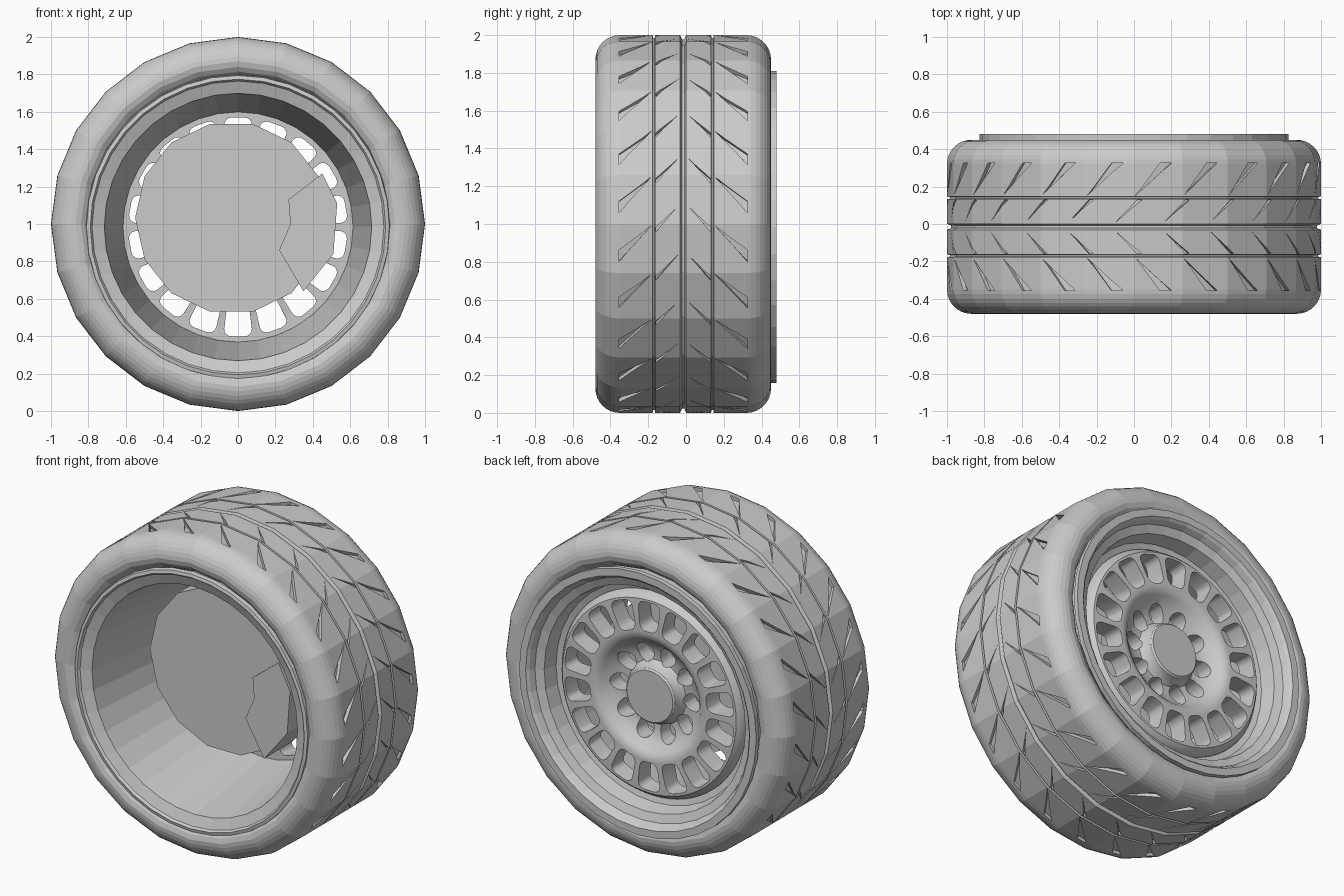
import bpy, bmesh
from math import sin, cos, pi, radians
from mathutils import Vector

cube = bpy.data.objects.get("Cube")
if cube:
    bpy.data.objects.remove(cube)

grey = bpy.data.materials.new("plain grey")
grey.use_nodes = True
tone = (0.6, 0.6, 0.6, 1)
grey.diffuse_color = tone
grey.node_tree.nodes["Principled BSDF"].inputs["Base Color"].default_value = tone

TYRE_Z = 1.0   # height of the tyre centre
RIM_Z = 0.984  # height of the rim centre, slightly lower
MID = -0.015   # middle of the tyre along y


def polar(a, r, y, z):
    """Point at angle a clockwise from the top, around height z."""
    return Vector((r * sin(a), y, z + r * cos(a)))


def make(name, bm):
    bmesh.ops.recalc_face_normals(bm, faces=bm.faces)
    mesh = bpy.data.meshes.new(name)
    bm.to_mesh(mesh)
    bm.free()
    mesh.materials.append(grey)
    ob = bpy.data.objects.new(name, mesh)
    bpy.context.collection.objects.link(ob)
    return ob


def lathe(name, profile, sides, z):
    """Revolve a closed (y, r) loop around the axle."""
    bm = bmesh.new()
    rings = [[bm.verts.new(polar(2 * pi * i / sides, r, y, z)) for y, r in profile]
             for i in range(sides)]
    n = len(profile)
    for i in range(sides):
        a, b = rings[i], rings[(i + 1) % sides]
        for j in range(n):
            k = (j + 1) % n
            bm.faces.new((a[j], a[k], b[k], b[j]))
    bmesh.ops.remove_doubles(bm, verts=bm.verts, dist=1e-5)
    return make(name, bm)


def prism(bm, low, high):
    """Closed solid between two matching polygons."""
    a = [bm.verts.new(p) for p in low]
    b = [bm.verts.new(p) for p in high]
    bm.faces.new(a)
    bm.faces.new(b[::-1])
    for i in range(len(a)):
        j = (i + 1) % len(a)
        bm.faces.new((a[i], b[i], b[j], a[j]))


def activate(ob):
    bpy.ops.object.select_all(action='DESELECT')
    ob.select_set(True)
    bpy.context.view_layer.objects.active = ob


def carve(ob, cutter):
    cutter.hide_render = True
    mod = ob.modifiers.new("carve", 'BOOLEAN')
    mod.operation, mod.solver, mod.object = 'DIFFERENCE', 'EXACT', cutter
    activate(ob)
    bpy.ops.object.modifier_apply(modifier=mod.name)
    bpy.data.objects.remove(cutter)


# Tyre: half section with ring grooves and round shoulder, mirrored
half = [(0.006, 0.978), (0.016, 1), (0.148, 1), (0.151, 0.984), (0.159, 0.984), (0.162, 1)]
half += [(0.335 + 0.13 * sin(t * pi / 16), 0.87 + 0.13 * cos(t * pi / 16)) for t in range(9)]
half += [(0.457, 0.84), (0.44, 0.815), (0.40, 0.79), (0.38, 0.785)]
section = [(MID + u, r) for u, r in half] + [(MID - u, r) for u, r in reversed(half)]
tyre = lathe("tyre", section, 24, TYRE_Z)

# Tread sipes: an inner and an outer wedge on each side of every facet
bm = bmesh.new()
for i in range(24):
    for side in (-1, 1):
        for tip, wide, u0, u1, w in ((-5.7, 1, 0.024, 0.144, 1.4), (0.5, 8, 0.168, 0.34, 3.6)):
            tri = [(tip, u0), (wide, u1), (wide + w, u1)]
            ring = [(radians(15 * i + a), MID + side * u) for a, u in tri]
            prism(bm, [polar(a, 0.972, y, TYRE_Z) for a, y in ring],
                  [polar(a, 1.05, y, TYRE_Z) for a, y in ring])
carve(tyre, make("sipe_cutter", bm))

# Rim barrel with front and rear flanges
lathe("rim_barrel", [
    (-0.44, 0.815), (-0.465, 0.81), (-0.47, 0.79), (-0.455, 0.78), (-0.43, 0.715),
    (0.24, 0.615), (0.30, 0.615), (0.32, 0.68), (0.41, 0.70), (0.43, 0.75), (0.465, 0.765),
    (0.48, 0.78), (0.48, 0.825), (0.45, 0.825), (0.40, 0.775), (-0.40, 0.775)], 36, RIM_Z)

# Wheel face: flat spoke ring, dished centre and low hub cap
face = lathe("wheel_face", [
    (0.36, 0), (0.36, 0.16), (0.35, 0.17), (0.32, 0.175), (0.285, 0.20), (0.285, 0.25),
    (0.31, 0.31), (0.35, 0.345), (0.37, 0.37), (0.375, 0.40), (0.365, 0.605), (0.35, 0.62),
    (0.32, 0.64), (0.25, 0.64), (0.25, 0.40), (0.20, 0.30), (0.18, 0.20), (0.18, 0)], 72, RIM_Z)

# Window and lug holes through the wheel face, windows flaring outward
bm = bmesh.new()


def hole(angle, outline, flare):
    ends = []
    for y, grow in ((0.1, 0), (0.45, flare)):
        tangent = Vector((cos(angle), 0, -sin(angle)))
        ends.append([polar(angle, out + grow * (out - 0.5), y, RIM_Z) + side * tangent
                     for side, out in outline])
    prism(bm, *ends)


window = []
for sx, sr, start in ((1, 1, 0), (-1, 1, 90), (-1, -1, 180), (1, -1, 270)):
    for t in range(5):
        a = radians(start + 22.5 * t)
        out = 0.50 + sr * 0.038 + 0.04 * sin(a)
        window.append(((sx * 0.03 + 0.04 * cos(a)) * out / 0.51, out))
lug = [(0.054 * cos(t * pi / 8), 0.25 + 0.062 * sin(t * pi / 8)) for t in range(16)]
for i in range(18):
    hole(radians(20 * i), window, 0.2)
for i in range(10):
    hole(radians(36 * i + 18), lug, 0)
carve(face, make("hole_cutter", bm))
activate(face)
bpy.ops.object.shade_smooth_by_angle(angle=radians(35))

# Brake disc and caliper inside the barrel
bm = bmesh.new()
disc = [Vector((-0.035, 0, 0)) + polar(pi * (2 * i + 1) / 14, 0.515, 0, 1.033) for i in range(14)]
prism(bm, [p + Vector((0, -0.09, 0)) for p in disc], [p + Vector((0, 0.02, 0)) for p in disc])
make("brake_disc", bm)

bm = bmesh.new()
block = [(0.27, 1.13), (0.45, 1.27), (0.53, 1.11), (0.51, 0.84), (0.35, 0.64), (0.22, 0.86), (0.28, 1.0)]
prism(bm, [(x, -0.24, z) for x, z in block], [(x, 0.04, z) for x, z in block])
make("brake_caliper", bm)
